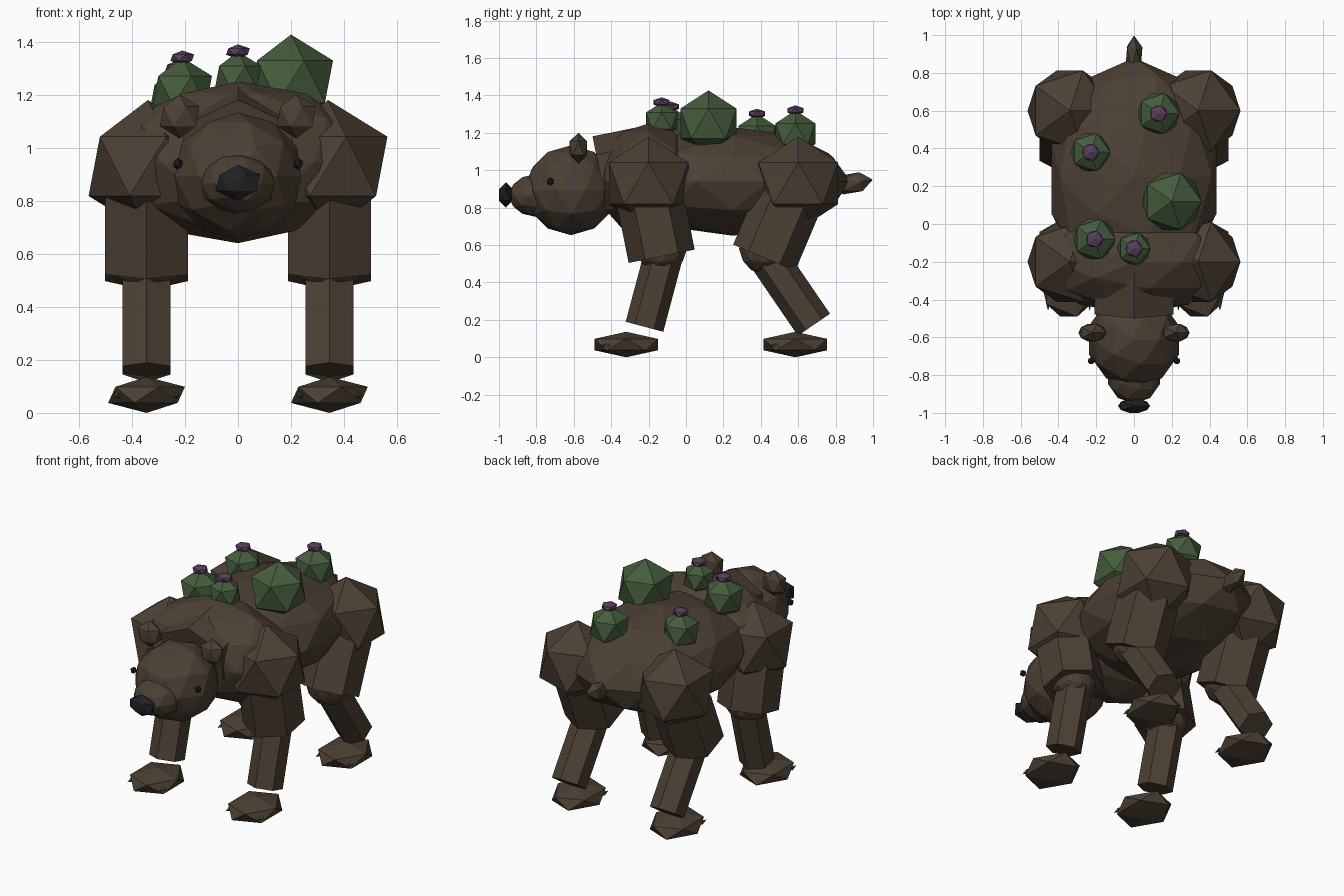
import bpy, bmesh, math
from mathutils import Matrix, Vector

if "Cube" in bpy.data.objects:
    bpy.data.objects.remove(bpy.data.objects["Cube"])


def material(name, colour):
    m = bpy.data.materials.new(name)
    m.diffuse_color = (*colour, 1)
    m.use_nodes = True
    m.node_tree.nodes["Principled BSDF"].inputs["Base Color"].default_value = m.diffuse_color
    return m


FUR = material("brown fur", (0.072, 0.051, 0.034))
MOSS = material("moss green", (0.060, 0.108, 0.046))
FLOWER = material("flower purple", (0.098, 0.048, 0.107))
DARK = material("dark nose", (0.015, 0.015, 0.018))


def finish(name, bm, mat, loc, tilt):
    me = bpy.data.meshes.new(name)
    bm.to_mesh(me)
    bm.free()
    me.materials.append(mat)
    ob = bpy.data.objects.new(name, me)
    ob.location = loc
    ob.rotation_euler.x = tilt
    bpy.context.collection.objects.link(ob)
    return ob


def ball(name, loc, radii, mat=FUR, detail=1, tilt=0.0):
    """Faceted ellipsoid."""
    bm = bmesh.new()
    bmesh.ops.create_icosphere(bm, subdivisions=detail, radius=1)
    bmesh.ops.scale(bm, vec=Vector(radii), verts=bm.verts)
    return finish(name, bm, mat, loc, tilt)


def prism(name, base, r1, r2, length, tilt, mat=FUR, sides=6, widen=1.0):
    """Prism or cone rising from its base centre, tilted about x."""
    bm = bmesh.new()
    bmesh.ops.create_cone(bm, cap_ends=True, segments=sides, radius1=r1, radius2=r2,
                          depth=length, matrix=Matrix.Translation((0, 0, length / 2)))
    bmesh.ops.scale(bm, vec=(widen, 1, 1), verts=bm.verts)
    return finish(name, bm, mat, base, tilt)


# Trunk
ball("torso", (0, 0.25, 0.94), (0.46, 0.63, 0.29), detail=2)
ball("chest", (0, -0.2, 0.945), (0.49, 0.28, 0.305), detail=2)
prism("neck", (0, -0.46, 0.985), 0.2, 0.2, 0.3, -math.pi / 2 + 0.2, widen=1.2)
ball("tail", (0, 0.885, 0.93), (0.05, 0.06, 0.115), tilt=-1.4)

# Head
ball("head", (0, -0.615, 0.893), (0.25, 0.25, 0.24), detail=2)
ball("snout", (0, -0.8, 0.865), (0.145, 0.15, 0.115), detail=2)
ball("nose", (0, -0.963, 0.868), (0.095, 0.043, 0.068), DARK)
for side, s in (("left", -1), ("right", 1)):
    ball(side + "_ear", (0.22 * s, -0.575, 1.118), (0.083, 0.055, 0.083))
    ball(side + "_eye", (0.227 * s, -0.725, 0.94), (0.02, 0.02, 0.022), DARK)

# Legs: joint y, upper base, upper tilt, lower base, lower tilt, lower length, foot y
LEGS = {
    "front": (-0.2, (-0.13, 0.54), 0.2, (-0.222, 0.163), -0.26, 0.39, -0.32),
    "rear": (0.6, (0.418, 0.532), -0.4, (0.684, 0.174), 0.6, 0.46, 0.585),
}
for end, (jy, up, up_tilt, low, low_tilt, low_len, fy) in LEGS.items():
    for side, s in (("left", -1), ("right", 1)):
        n = f"{end}_{side}_"
        x = 0.345 * s
        ball(n + "joint", (0.34 * s, jy, 0.93), (0.25, 0.25, 0.25))
        prism(n + "upper_leg", (x, *up), 0.18, 0.18, 0.33, up_tilt)
        ball(n + "knee", (x, up[0], 0.58), (0.135, 0.135, 0.135), detail=2)
        prism(n + "lower_leg", (x, *low), 0.104, 0.104, low_len, low_tilt)
        ball(n + "foot", (x, fy, 0.068), (0.162, 0.2, 0.068))
        # small claws on the toe edge
        for k in (-1, 1):
            prism(f"{n}claw_{k}", (x + 0.11 * k, fy - 0.09, 0.065), 0.014, 0.0, 0.05,
                  math.pi / 2, MOSS, 5)

# Moss clumps on the back: x, y, z, radius
CLUMPS = [(0.2, 0.12, 1.25, 0.177), (-0.21, -0.08, 1.215, 0.125), (0, -0.13, 1.265, 0.098),
          (-0.23, 0.38, 1.185, 0.117), (0.13, 0.585, 1.195, 0.125)]
for i, (x, y, z, r) in enumerate(CLUMPS):
    ball(f"moss_clump_{i}", (x, y, z), (r, r, r), MOSS)
    if i:
        ball(f"flower_{i}", (x, y, z + r), (0.05, 0.05, 0.027), FLOWER)
